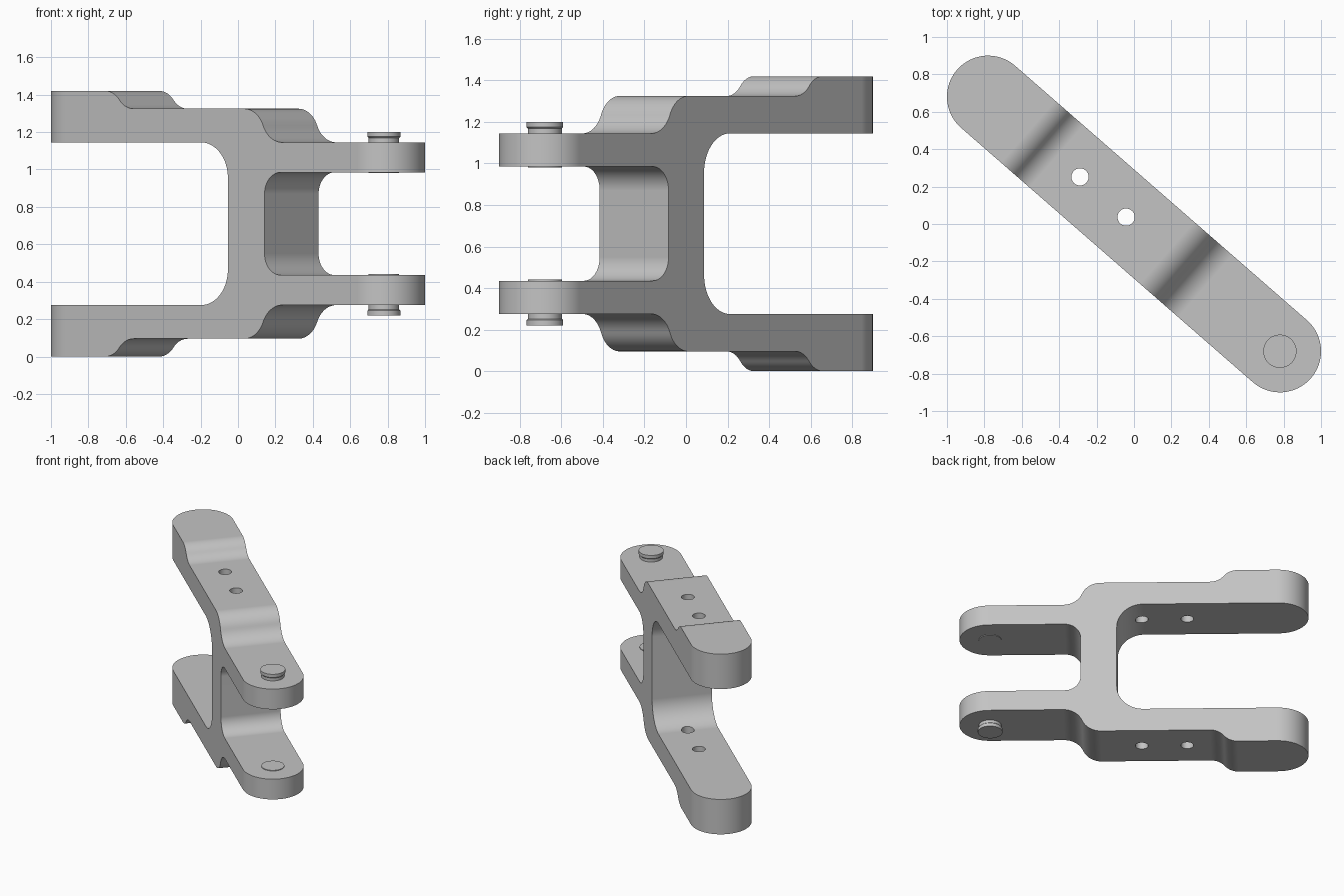
import bpy, bmesh
from math import sin, cos, atan, atan2, radians, pi
from mathutils import Matrix

if "Cube" in bpy.data.objects:
    bpy.data.objects.remove(bpy.data.objects["Cube"])

HEIGHT = 1.42
HALF_LENGTH, RADIUS = 1.035, 0.22      # end centres and end radius of the link
TURN = Matrix.Rotation(atan2(-0.68, 0.78), 4, "Z")

steel = bpy.data.materials.new("grey steel")
steel.use_nodes = True
steel.diffuse_color = (0.55, 0.55, 0.55, 1)
steel.node_tree.nodes["Principled BSDF"].inputs["Base Color"].default_value = (0.55, 0.55, 0.55, 1)


def arc(cx, cy, r, start, end, n=12):
    angles = [start + (end - start) * i / n for i in range(n + 1)]
    return [(cx + r * cos(a), cy + r * sin(a)) for a in angles]


def step(s0, z0, s1, z1):
    """Smooth S-shaped drop made of two equal tangent arcs."""
    theta = 2 * atan((z0 - z1) / (s1 - s0))
    r = (s1 - s0) / (2 * sin(theta))
    return (arc(s0, z0 - r, r, pi / 2, pi / 2 - theta)
            + arc(s1, z1 + r, r, 1.5 * pi - theta, 1.5 * pi)[1:])


def mirrored(points):
    return [(s, HEIGHT - z) for s, z in reversed(points)]


def prism(name, points, depth, matrix):
    """Extrude a flat outline from local z = 0 to depth, then place it."""
    bm = bmesh.new()
    face = bm.faces.new([bm.verts.new((x, y, 0)) for x, y in points])
    new = bmesh.ops.extrude_face_region(bm, geom=[face])["geom"]
    bmesh.ops.translate(bm, vec=(0, 0, depth),
                        verts=[v for v in new if isinstance(v, bmesh.types.BMVert)])
    bm.transform(matrix)
    bmesh.ops.recalc_face_normals(bm, faces=bm.faces)
    mesh = bpy.data.meshes.new(name)
    bm.to_mesh(mesh)
    bm.free()
    mesh.materials.append(steel)
    obj = bpy.data.objects.new(name, mesh)
    bpy.context.collection.objects.link(obj)
    return obj


def activate(obj):
    bpy.ops.object.select_all(action="DESELECT")
    obj.select_set(True)
    bpy.context.view_layer.objects.active = obj


def cut(obj, cutter, operation):
    activate(obj)
    mod = obj.modifiers.new("cut", "BOOLEAN")
    mod.operation, mod.solver, mod.object = operation, "EXACT", cutter
    bpy.ops.object.modifier_apply(modifier=mod.name)
    bpy.data.objects.remove(cutter)


def smooth(obj):
    activate(obj)
    bpy.ops.object.shade_smooth_by_angle(angle=radians(30))
    mod = obj.modifiers.new("flat faces", "WEIGHTED_NORMAL")
    mod.keep_sharp = True


# Side profile of the double fork, symmetric about mid height
outer = ([(-1.4, HEIGHT)] + step(-0.75, HEIGHT, -0.55, 1.325)
         + step(0.235, 1.325, 0.505, 1.145) + [(1.4, 1.145), (1.4, 0.985)]
         + arc(0.495, 0.87, 0.115, pi / 2, pi))
wide_gap = arc(-0.07, 0.955, 0.19, 0, pi / 2, 16) + [(-1.4, 1.145)]
profile = outer + mirrored(outer) + mirrored(wide_gap) + wide_gap
upright = Matrix.Translation((0, 0.4, 0)) @ Matrix.Rotation(pi / 2, 4, "X")
body = prism("fork_body", profile, 0.8, upright)

# Rounded plan outline
plan = (arc(HALF_LENGTH, 0, RADIUS, -pi / 2, pi / 2, 32)
        + arc(-HALF_LENGTH, 0, RADIUS, pi / 2, 1.5 * pi, 32))
cut(body, prism("plan_cutter", plan, 2, Matrix.Translation((0, 0, -0.2))), "INTERSECT")

# Bolt holes through both arms
for s in (-0.383, -0.056):
    hole = arc(s, 0, 0.046, 0, 2 * pi, 32)[:-1]
    cut(body, prism("hole_cutter", hole, 2, Matrix.Translation((0, 0, -0.2))), "DIFFERENCE")
body.data.transform(TURN)
smooth(body)


# Headed pins on the outside of the thin arms
def pin(name, flip):
    section = [(0, 0.98), (0.082, 0.98), (0.082, 1.168), (0.089, 1.175), (0.089, 1.2), (0, 1.2)]
    bm = bmesh.new()
    verts = [bm.verts.new((r, 0, HEIGHT - z if flip else z)) for r, z in section]
    edges = [bm.edges.new(pair) for pair in zip(verts, verts[1:])]
    bmesh.ops.spin(bm, geom=verts + edges, cent=(0, 0, 0), axis=(0, 0, 1),
                   angle=2 * pi, steps=40)
    bmesh.ops.remove_doubles(bm, verts=bm.verts, dist=0.0005)
    bmesh.ops.recalc_face_normals(bm, faces=bm.faces)
    bm.transform(TURN @ Matrix.Translation((HALF_LENGTH, 0, 0)))
    mesh = bpy.data.meshes.new(name)
    bm.to_mesh(mesh)
    bm.free()
    mesh.materials.append(steel)
    obj = bpy.data.objects.new(name, mesh)
    bpy.context.collection.objects.link(obj)
    smooth(obj)


pin("upper_pin", False)
pin("lower_pin", True)
